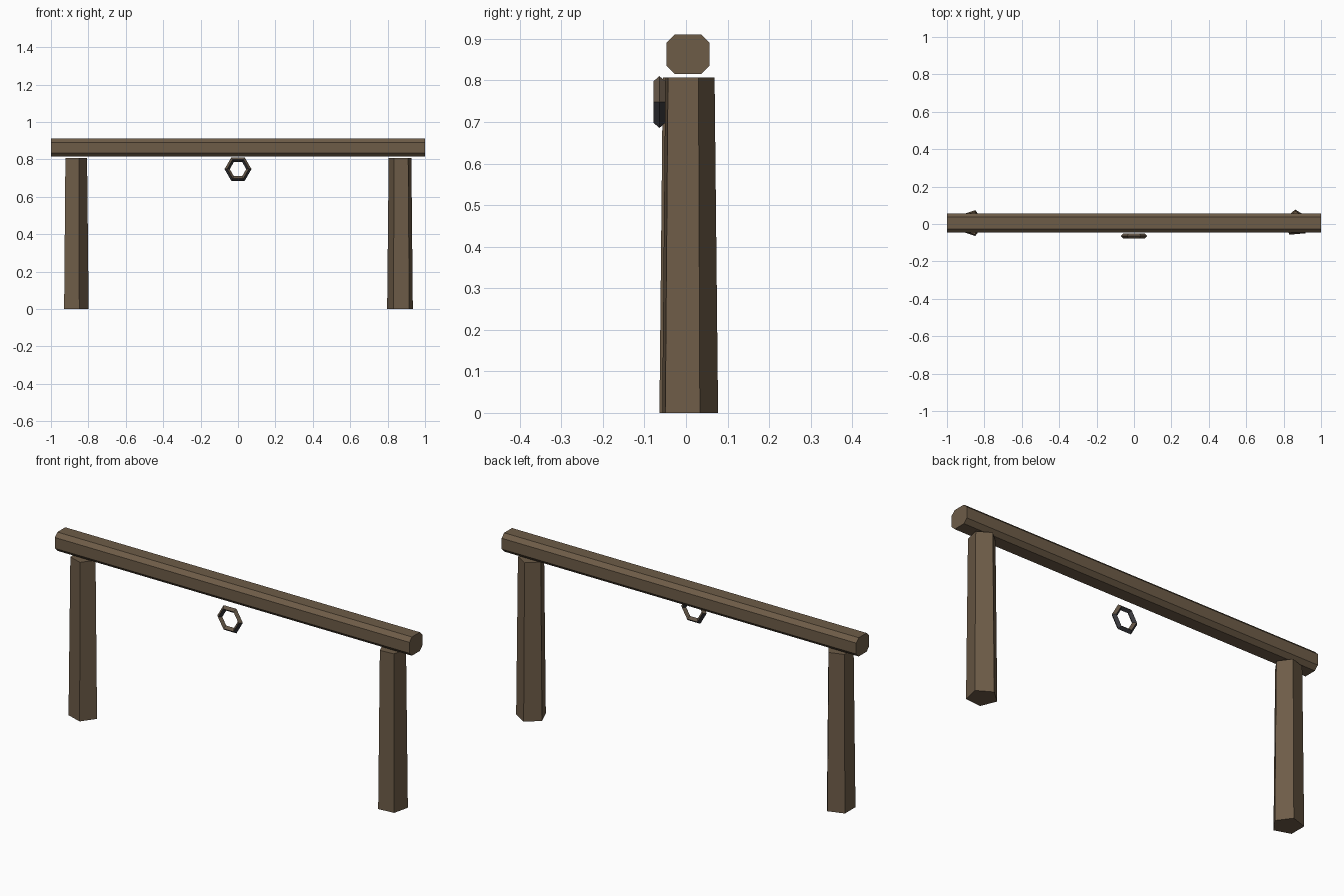
import bpy
import bmesh
import math

if "Cube" in bpy.data.objects:
    bpy.data.objects.remove(bpy.data.objects["Cube"])


def material(name, color):
    m = bpy.data.materials.new(name)
    m.diffuse_color = (*color, 1.0)
    m.use_nodes = True
    m.node_tree.nodes["Principled BSDF"].inputs["Base Color"].default_value = m.diffuse_color
    return m


wood = material("brown wood", (0.155, 0.107, 0.064))
iron = material("dark iron", (0.042, 0.042, 0.048))
rust = material("rusty brown", (0.125, 0.092, 0.062))

CENTRE_Y = 0.005


# Tapered five-sided posts, each turned differently
def post(name, x, turn):
    bpy.ops.mesh.primitive_cone_add(
        vertices=5, radius1=0.0725, radius2=0.064, depth=0.807,
        location=(x, CENTRE_Y, 0.807 / 2))
    ob = bpy.context.object
    ob.name = name
    # make the first corner point along +x, then turn
    v = min(ob.data.vertices, key=lambda p: (round(p.co.z, 3), p.index)).co
    ob.rotation_euler.z = math.radians(turn) - math.atan2(v.y, v.x)
    ob.data.materials.append(wood)


post("left_post", -0.871, 0)
post("right_post", 0.868, 95)

# Crossbeam: box with its four long edges chamfered
bpy.ops.mesh.primitive_cube_add(size=1, location=(0, CENTRE_Y, 0.863))
beam = bpy.context.object
beam.name = "crossbeam"
bm = bmesh.new()
bm.from_mesh(beam.data)
bmesh.ops.scale(bm, vec=(2.0, 0.1035, 0.0955), verts=bm.verts)
long_edges = [e for e in bm.edges if e.calc_length() > 1]
bmesh.ops.bevel(bm, geom=long_edges, offset=0.02, offset_type='OFFSET',
                segments=1, affect='EDGES')
bm.to_mesh(beam.data)
bm.free()
beam.data.materials.append(wood)

# Six-sided tie ring in front of the beam, rusty on its upward faces
bpy.ops.mesh.primitive_torus_add(
    major_segments=6, minor_segments=4, major_radius=0.058,
    minor_radius=0.014, location=(0, -0.064, 0.748),
    rotation=(math.pi / 2, 0, 0))
ring = bpy.context.object
ring.name = "tie_ring"
bpy.ops.object.transform_apply(location=False, rotation=True, scale=False)
ring.data.materials.append(iron)
ring.data.materials.append(rust)
for f in ring.data.polygons:
    f.use_smooth = False
    f.material_index = 1 if f.normal.z > 0.3 else 0
